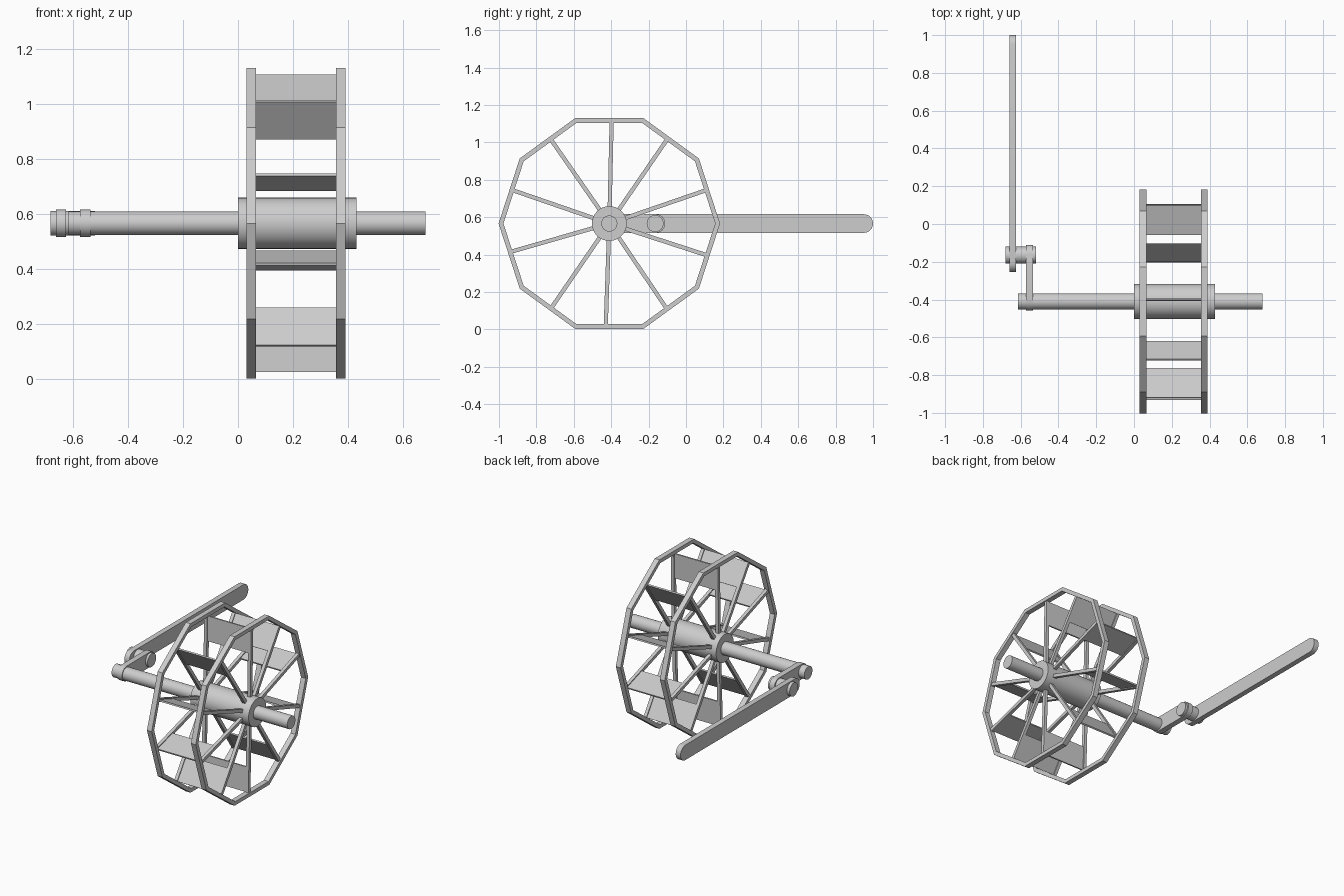
import bpy, bmesh, math
from mathutils import Matrix, Vector

if "Cube" in bpy.data.objects:
    bpy.data.objects.remove(bpy.data.objects["Cube"])

CY, CZ = -0.41, 0.566          # wheel centre
RINGS = (0.03, 0.355)          # left faces of the two rims
RIM_W = 0.035

grey = bpy.data.materials.new("plain grey")
grey.diffuse_color = (0.61, 0.61, 0.61, 1)
grey.use_nodes = True
grey.node_tree.nodes["Principled BSDF"].inputs["Base Color"].default_value = grey.diffuse_color


def finish(name, bm, smooth=False):
    bmesh.ops.recalc_face_normals(bm, faces=bm.faces)
    mesh = bpy.data.meshes.new(name)
    bm.to_mesh(mesh)
    bm.free()
    mesh.materials.append(grey)
    ob = bpy.data.objects.new(name, mesh)
    bpy.context.collection.objects.link(ob)
    if smooth:
        bpy.ops.object.select_all(action='DESELECT')
        ob.select_set(True)
        bpy.context.view_layer.objects.active = ob
        bpy.ops.object.shade_smooth_by_angle(angle=math.radians(40))
    return ob


def extrude_x(name, points, x0, x1, smooth=False):
    """Extrude a closed (y, z) outline along x."""
    bm = bmesh.new()
    face = bm.faces.new([bm.verts.new((x0, y, z)) for y, z in points])
    new = bmesh.ops.extrude_face_region(bm, geom=[face])["geom"]
    bmesh.ops.translate(bm, vec=(x1 - x0, 0, 0),
                        verts=[v for v in new if isinstance(v, bmesh.types.BMVert)])
    return finish(name, bm, smooth)


def circle(y, z, r, n=32, start=0.0, sweep=2 * math.pi, closed=True):
    steps = n if closed else n - 1
    return [(y + r * math.cos(start + sweep * i / steps),
             z + r * math.sin(start + sweep * i / steps)) for i in range(n)]


def stadium(y0, y1, r):
    """Bar outline with round ends at y0 and y1."""
    return (circle(y1, CZ, r, 13, -math.pi / 2, math.pi, False)
            + circle(y0, CZ, r, 13, math.pi / 2, math.pi, False))


def radial_box(bm, angle, r0, r1, thick, x0, x1):
    """Box running outward from the wheel centre."""
    a = math.radians(angle)
    m = (Matrix.Translation(Vector(((x0 + x1) / 2, CY, CZ)))
         @ Matrix.Rotation(a, 4, 'X')
         @ Matrix.Translation(Vector((0, (r0 + r1) / 2, 0)))
         @ Matrix.Diagonal((x1 - x0, r1 - r0, thick, 1)))
    bmesh.ops.create_cube(bm, size=1, matrix=m)


# Ten-sided rims
for side, x0 in zip(("left", "right"), RINGS):
    bm = bmesh.new()
    loops = [[bm.verts.new((x, y, z)) for y, z in circle(CY, CZ, r, 10)]
             for x, r in ((x0, 0.592), (x0 + RIM_W, 0.592),
                          (x0 + RIM_W, 0.566), (x0, 0.566))]
    for k in range(4):
        a, b = loops[k], loops[(k + 1) % 4]
        for i in range(10):
            j = (i + 1) % 10
            bm.faces.new((a[i], a[j], b[j], b[i]))
    finish(side + "_rim", bm)

# Spokes and paddles, set slightly unevenly by hand
ANGLES = (19, 55.5, 88.7, 124.8, 161, 196, 235.5, 268, 304, 342)
for side, x0 in zip(("left", "right"), RINGS):
    bm = bmesh.new()
    for a in ANGLES:
        mid = x0 + RIM_W / 2
        radial_box(bm, a, 0.03, 0.545, 0.022, mid - 0.011, mid + 0.011)
    finish(side + "_spokes", bm)

bm = bmesh.new()
for a in ANGLES:
    radial_box(bm, a, 0.375, 0.54, 0.01, RINGS[0] + RIM_W / 2, RINGS[1] + RIM_W / 2)
finish("paddles", bm)

# Hub and axle
extrude_x("hub", circle(CY, CZ, 0.093), 0.0, 0.43, True)
extrude_x("axle", circle(CY, CZ, 0.043), -0.615, 0.68, True)

# Crank arm, pin and long push bar
extrude_x("crank_arm", stadium(-0.407, -0.161, 0.05), -0.573, -0.535, True)
extrude_x("crank_pin", circle(-0.165, CZ, 0.045), -0.68, -0.52, True)
extrude_x("push_bar", stadium(-0.205, 0.95, 0.05), -0.66, -0.624, True)
